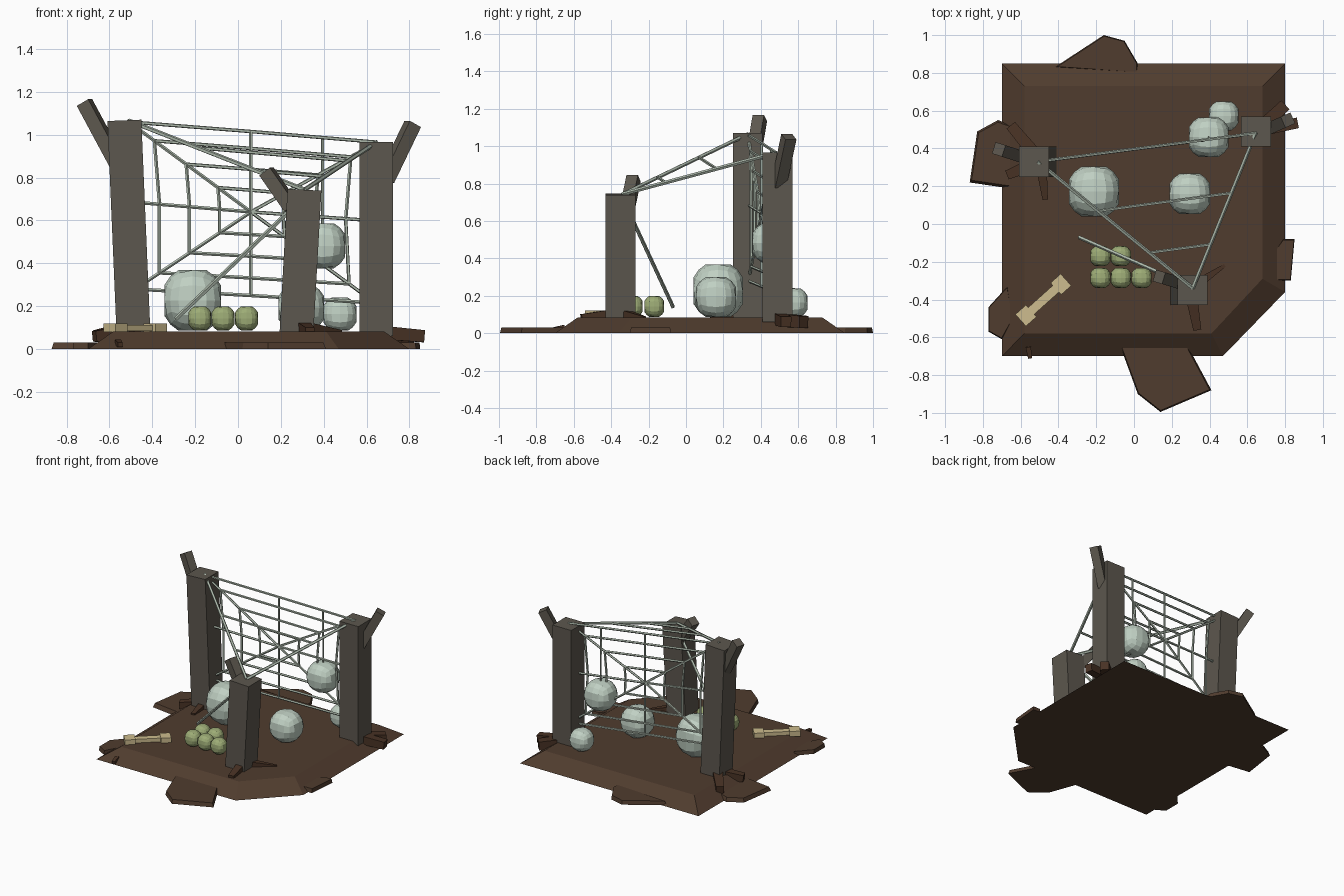
import bpy, bmesh, math
from mathutils import Vector

if "Cube" in bpy.data.objects:
    bpy.data.objects.remove(bpy.data.objects["Cube"])


def material(name, rgb):
    m = bpy.data.materials.new(name)
    lin = [((c / 255 + 0.055) / 1.055) ** 2.4 for c in rgb]
    m.diffuse_color = (*lin, 1)
    m.use_nodes = True
    m.node_tree.nodes["Principled BSDF"].inputs["Base Color"].default_value = m.diffuse_color
    return m


SOIL = material("brown soil", (80, 60, 46))
BARK = material("root brown", (72, 50, 36))
WOOD = material("grey wood", (92, 87, 78))
SILK = material("silk thread", (176, 188, 174))
COCOON = material("pale cocoon", (192, 208, 195))
EGG = material("green egg", (157, 172, 118))
BONE = material("bone", (205, 188, 142))


def finish(name, bm, mat):
    bmesh.ops.recalc_face_normals(bm, faces=bm.faces[:])
    me = bpy.data.meshes.new(name)
    bm.to_mesh(me)
    bm.free()
    me.materials.append(mat)
    ob = bpy.data.objects.new(name, me)
    bpy.context.collection.objects.link(ob)
    return ob


def loft(bm, low, high):
    """Closed solid between two matching outlines."""
    a = [bm.verts.new(p) for p in low]
    b = [bm.verts.new(p) for p in high]
    n = len(a)
    bm.faces.new(a[::-1])
    bm.faces.new(b)
    for i in range(n):
        j = (i + 1) % n
        bm.faces.new((a[i], a[j], b[j], b[i]))


def ring(centre, u, v, r, sides, start):
    return [centre + u * r * math.cos(start + math.tau * i / sides)
            + v * r * math.sin(start + math.tau * i / sides) for i in range(sides)]


def bar(bm, p, q, r0, r1=None, sides=4):
    """Straight bar between two points, optionally tapered."""
    p, q = Vector(p), Vector(q)
    d = (q - p).normalized()
    u = d.cross(Vector((0, 0, 1)))
    u = u.normalized() if u.length > 0.01 else Vector((1, 0, 0))
    v = u.cross(d)
    start = math.pi / sides
    loft(bm, ring(p, u, v, r0, sides, start), ring(q, u, v, r1 or r0, sides, start))


def slab(name, pts, height, shrink, mat):
    c = sum((Vector(p) for p in pts), Vector((0, 0))) / len(pts)
    top = [c + (Vector(p) - c) * shrink for p in pts]
    bm = bmesh.new()
    loft(bm, [(x, y, 0) for x, y in pts], [(p.x, p.y, height) for p in top])
    return finish(name, bm, mat)


# Ground mound with sloped rim and one cut corner
bm = bmesh.new()
loft(bm, [(-.7, -.7, 0), (.47, -.7, 0), (.8, -.36, 0), (.8, .85, 0), (-.7, .85, 0)],
     [(-.58, -.58, .083), (.41, -.58, .083), (.68, -.29, .083), (.68, .73, .083), (-.58, .73, .083)])
finish("ground_mound", bm, SOIL)

# Flat earth slabs around the rim
slab("back_slab", [(-.42, .83), (.02, .8), (.02, .85), (-.05, .97), (-.16, 1.0)], .03, .95, SOIL)
slab("front_slab", [(-.09, -.6), (.02, -.9), (.14, -.995), (.41, -.88), (.26, -.6)], .03, .96, SOIL)
slab("left_slab", [(-.87, .22), (-.6, .18), (-.58, .5), (-.72, .55), (-.83, .49)], .03, .93, SOIL)
slab("left_front_slab", [(-.77, -.57), (-.7, -.61), (-.64, -.5), (-.67, -.33), (-.77, -.44)], .03, .95, SOIL)
slab("right_slab", [(.74, -.3), (.83, -.3), (.85, -.08), (.79, -.08), (.74, -.15)], .03, .95, SOIL)

# Leaning square posts: (bottom x, top x, y, top z)
posts = {"left": (-.487, -.53, .33, 1.067), "right": (.645, .645, .49, .965), "front": (.272, .31, -.35, .743)}
for side, (x0, x1, y, z) in posts.items():
    lean = (x1 - x0) / z
    sq = [(-.079, -.08), (.079, -.08), (.079, .08), (-.079, .08)]
    bm = bmesh.new()
    loft(bm, [(x0 + a, y + b, .06) for a, b in sq], [(x1 + a, y + b, z - a * lean) for a, b in sq])
    finish(side + "_post", bm, WOOD)

# Broken branches on the posts
for side, p, q in [("left", (-.56, .345, .86), (-.716, .395, 1.15)),
                   ("right", (.69, .495, .79), (.815, .55, 1.05)),
                   ("front", (.25, -.315, .66), (.133, -.28, .828))]:
    bm = bmesh.new()
    bar(bm, p, q, .045)
    finish(side + "_branch", bm, WOOD)

# Roots spreading from the post feet
bm = bmesh.new()
for p, q, r0, r1 in [((-.5, .34, .09), (-.65, .52, .06), .05, .04), ((-.5, .33, .08), (-.67, .26, .06), .05, .035),
                     ((-.49, .3, .09), (-.47, .13, .08), .04, .02), ((.64, .49, .08), (.865, .535, .06), .045, .04),
                     ((.66, .5, .07), (.80, .63, .06), .05, .045), ((.3, -.34, .1), (.48, -.22, .08), .04, .012),
                     ((.3, -.36, .1), (.335, -.56, .08), .045, .03), ((-.56, -.65, .03), (-.55, -.71, .02), .02, .015)]:
    bar(bm, p, q, r0, r1)
finish("roots", bm, BARK)

# Web: frame threads, radials and rings in the upright plane between the rear posts
R = .0085


def web(x, z):
    return Vector((x, .33 + (x + .51) * .13, z))


hub = web(.06, .64)
rim = [web(*p) for p in [(-.51, 1.06), (.06, 1.015), (.65, .965), (.62, .6),
                         (.64, .215), (.06, .25), (-.48, .28), (-.48, .685)]]
bm = bmesh.new()
for k, p in enumerate(rim):
    bar(bm, hub, p, R, sides=5)
    nxt = rim[(k + 1) % 8]
    if k in (0, 1, 4, 5):
        bar(bm, p, nxt, R, sides=5)
    for f in (.27, .53, .79):
        bar(bm, hub.lerp(p, f), hub.lerp(nxt, f), R, sides=5)
bar(bm, (.395, .455, .985), (.395, .46, .56), R * .8, sides=5)
finish("upright_web", bm, SILK)

# Threads to the front post with cross ties and one loose strand
left, right, front = Vector((-.51, .33, 1.065)), Vector((.645, .485, .965)), Vector((.31, -.34, .743))
bm = bmesh.new()
bar(bm, left, front, .011, sides=5)
bar(bm, right, front, .011, sides=5)
for a, b in [(.39, .39), (.72, .72)]:
    bar(bm, left.lerp(front, a), right.lerp(front, b), R, sides=5)
bar(bm, (.3, -.33, .7), (-.29, -.07, .14), .011, sides=5)
finish("side_threads", bm, SILK)


def pod(name, centre, half, mat, tall=1.0):
    """Faceted ball: gridded cube pushed to a sphere with six flattened caps."""
    bm = bmesh.new()
    bmesh.ops.create_cube(bm, size=2)
    bmesh.ops.subdivide_edges(bm, edges=bm.edges[:], cuts=3, use_grid_fill=True)
    for v in bm.verts:
        n = v.co.normalized()
        n = Vector([max(-.895, min(.895, c)) / .895 for c in n])
        v.co = Vector(centre) + Vector((n.x * half, n.y * half, n.z * half * tall))
    finish(name, bm, mat)


# Silk cocoons
pod("large_cocoon", (-.212, .172, .227), .132, COCOON, 1.07)
pod("middle_cocoon", (.295, .16, .193), .107, COCOON)
pod("hanging_cocoon", (.395, .46, .482), .105, COCOON)
pod("small_cocoon", (.475, .572, .163), .077, COCOON)

# Clutch of eggs
for i, (x, y) in enumerate([(-.178, -.17), (-.07, -.17), (-.178, -.285), (-.07, -.285), (.04, -.285)]):
    pod("egg_%d" % (i + 1), (x, y, .143), .053, EGG, 1.05)

# Bone lying on the ground
a, b = Vector((-.6, -.51)), Vector((-.36, -.295))
d = (b - a).normalized()
n = Vector((-d.y, d.x))
bm = bmesh.new()
for s, e, w, z0, z1 in [(0, .075, .042, .08, .12), (.06, .26, .024, .085, .113), (.25, .322, .042, .08, .12)]:
    quad = [a + d * s - n * w, a + d * e - n * w, a + d * e + n * w, a + d * s + n * w]
    loft(bm, [(p.x, p.y, z0) for p in quad], [(p.x, p.y, z1) for p in quad])
finish("bone", bm, BONE)
